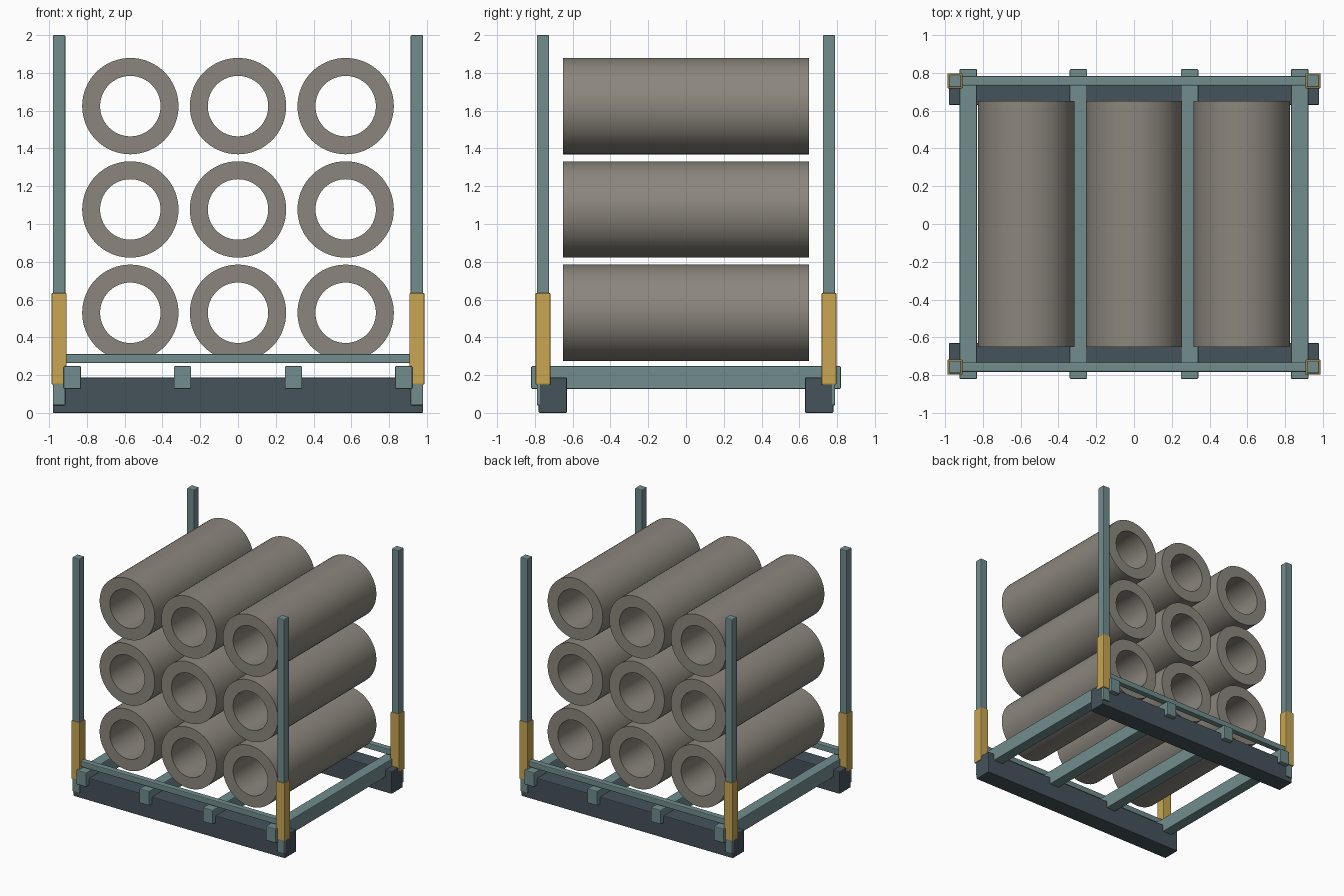
import bpy, bmesh, math

if "Cube" in bpy.data.objects:
    bpy.data.objects.remove(bpy.data.objects["Cube"])


def material(name, rgb):
    m = bpy.data.materials.new(name)
    m.diffuse_color = (*rgb, 1)
    m.use_nodes = True
    m.node_tree.nodes["Principled BSDF"].inputs["Base Color"].default_value = m.diffuse_color
    return m


TEAL = material("teal steel", (0.165, 0.265, 0.27))
DARK = material("dark slate steel", (0.06, 0.085, 0.105))
GOLD = material("yellow sleeve", (0.58, 0.38, 0.085))
CONCRETE = material("grey concrete", (0.26, 0.24, 0.205))


def add_object(name, bm, mat):
    mesh = bpy.data.meshes.new(name)
    bmesh.ops.recalc_face_normals(bm, faces=bm.faces)
    bm.to_mesh(mesh)
    bm.free()
    mesh.materials.append(mat)
    ob = bpy.data.objects.new(name, mesh)
    bpy.context.collection.objects.link(ob)
    return ob


def box(name, centre, size, mat, bevel=0.006):
    bm = bmesh.new()
    bmesh.ops.create_cube(bm, size=1)
    for v in bm.verts:
        v.co = [c + s * p for c, s, p in zip(centre, size, v.co)]
    ob = add_object(name, bm, mat)
    mod = ob.modifiers.new("edge_bevel", 'BEVEL')
    mod.width = bevel
    mod.segments = 2
    return ob


def pipe(name, x, z, outer=0.255, inner=0.16, half=0.65, sides=64):
    # ring profile swept round the y axis
    bm = bmesh.new()
    profile = [(outer, -half), (outer, half), (inner, half), (inner, -half)]
    rings = []
    for i in range(sides):
        a = 2 * math.pi * i / sides
        rings.append([bm.verts.new((x + r * math.cos(a), y, z + r * math.sin(a)))
                      for r, y in profile])
    for i in range(sides):
        p, q = rings[i], rings[(i + 1) % sides]
        for k in range(4):
            n = (k + 1) % 4
            bm.faces.new((p[k], p[n], q[n], q[k]))
    ob = add_object(name, bm, CONCRETE)
    bpy.context.view_layer.objects.active = ob
    ob.select_set(True)
    bpy.ops.object.shade_smooth_by_angle(angle=math.radians(35))
    ob.select_set(False)


for sy, end in ((-1, "front"), (1, "back")):
    # skid and low rail along each end
    box(f"{end}_skid", (0, sy * 0.705, 0.0935), (1.96, 0.15, 0.187), DARK)
    box(f"{end}_rail", (0, sy * 0.757, 0.287), (1.86, 0.05, 0.048), TEAL)
    # corner posts with yellow sleeves
    for sx, side in ((-1, "left"), (1, "right")):
        box(f"{end}_{side}_post", (sx * 0.947, sy * 0.757, 1.02), (0.066, 0.066, 1.96), TEAL)
        box(f"{end}_{side}_sleeve", (sx * 0.947, sy * 0.757, 0.392), (0.08, 0.08, 0.485), GOLD)

# cross beams
for i, x in enumerate((-0.877, -0.294, 0.294, 0.877)):
    box(f"cross_beam_{i + 1}", (x, 0, 0.187), (0.092, 1.64, 0.12), TEAL)

# stack of hollow pipes
for row, z in enumerate((0.53, 1.077, 1.624)):
    for col, x in enumerate((-0.57, 0, 0.57)):
        pipe(f"pipe_row{row + 1}_{col + 1}", x, z)
